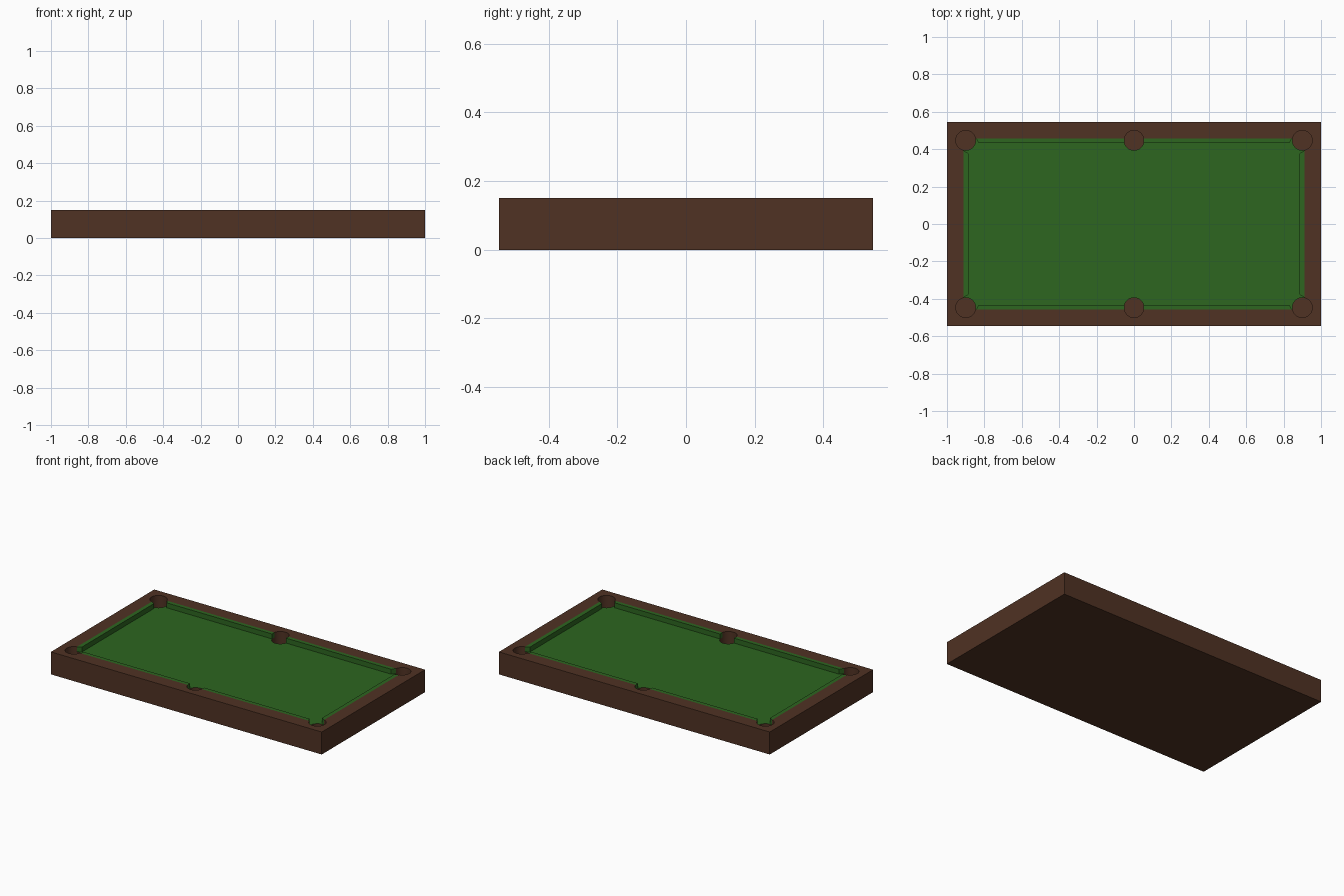
import bpy, bmesh
from mathutils import Matrix

if "Cube" in bpy.data.objects:
    bpy.data.objects.remove(bpy.data.objects["Cube"])

H = 0.15                      # overall height
BED = 0.117                   # playing surface height
POCKET_FLOOR = 0.05
RX, RY = 0.9125, 0.4575       # inner edge of the wooden rails
CX, CY = 0.886, 0.432         # nose of the cushions
PX, PY, PR = 0.9, 0.447, 0.053


def material(name, color):
    m = bpy.data.materials.new(name)
    m.diffuse_color = (*color, 1)
    m.use_nodes = True
    m.node_tree.nodes["Principled BSDF"].inputs["Base Color"].default_value = m.diffuse_color
    return m


MATS = [material("wood", (0.080, 0.032, 0.017)),
        material("cloth", (0.026, 0.133, 0.0144))]


def finish(name, bm):
    bmesh.ops.recalc_face_normals(bm, faces=bm.faces)
    me = bpy.data.meshes.new(name)
    bm.to_mesh(me)
    bm.free()
    for m in MATS:
        me.materials.append(m)
    ob = bpy.data.objects.new(name, me)
    bpy.context.collection.objects.link(ob)
    return ob


def add_box(bm, hx, hy, z0, z1):
    mat = Matrix.Translation((0, 0, (z0 + z1) / 2)) @ Matrix.Diagonal((2 * hx, 2 * hy, z1 - z0, 1))
    bmesh.ops.create_cube(bm, size=1, matrix=mat)


def cut(target, cutter):
    cutter.hide_render = True
    mod = target.modifiers.new("cut", 'BOOLEAN')
    mod.operation = 'DIFFERENCE'
    mod.solver = 'EXACT'
    mod.object = cutter
    bpy.context.view_layer.objects.active = target
    bpy.ops.object.modifier_apply(modifier=mod.name)
    bpy.data.objects.remove(cutter)


# Wooden body
bm = bmesh.new()
add_box(bm, 1.0, 0.545, 0, H)
body = finish("table_body", bm)

# Recess with a cloth-covered floor
bm = bmesh.new()
add_box(bm, RX, RY, BED, H + 0.1)
for f in bm.faces:
    if f.calc_center_median().z < BED + 0.001:
        f.material_index = 1
cut(body, finish("recess_cutter", bm))

# Six pockets
bm = bmesh.new()
for x in (-PX, 0, PX):
    for y in (-PY, PY):
        z1 = H + 0.1
        bmesh.ops.create_cone(bm, cap_ends=True, segments=32, radius1=PR, radius2=PR,
                              depth=z1 - POCKET_FLOOR,
                              matrix=Matrix.Translation((x, y, (z1 + POCKET_FLOOR) / 2)))
cut(body, finish("pocket_cutter", bm))

bpy.ops.object.select_all(action='DESELECT')
body.select_set(True)
bpy.context.view_layer.objects.active = body
bpy.ops.object.shade_smooth_by_angle()


# Cushions: plan outlines with angled ends, raised to rail height
def cushion(name, outline):
    bm = bmesh.new()
    face = bm.faces.new([bm.verts.new((x, y, BED)) for x, y in outline])
    ext = bmesh.ops.extrude_face_region(bm, geom=[face])
    for v in ext["geom"]:
        if isinstance(v, bmesh.types.BMVert):
            v.co.z = H
    for f in bm.faces:
        f.material_index = 1
    finish(name, bm)


for sx, side in ((-1, "left"), (1, "right")):
    for sy, end in ((-1, "front"), (1, "back")):
        cushion(f"{end}_{side}_cushion",
                [(sx * 0.052, sy * RY), (sx * 0.845, sy * RY),
                 (sx * 0.829, sy * CY), (sx * 0.052, sy * CY)])
    cushion(f"{side}_cushion",
            [(sx * RX, -0.394), (sx * RX, 0.394), (sx * CX, 0.378), (sx * CX, -0.378)])
